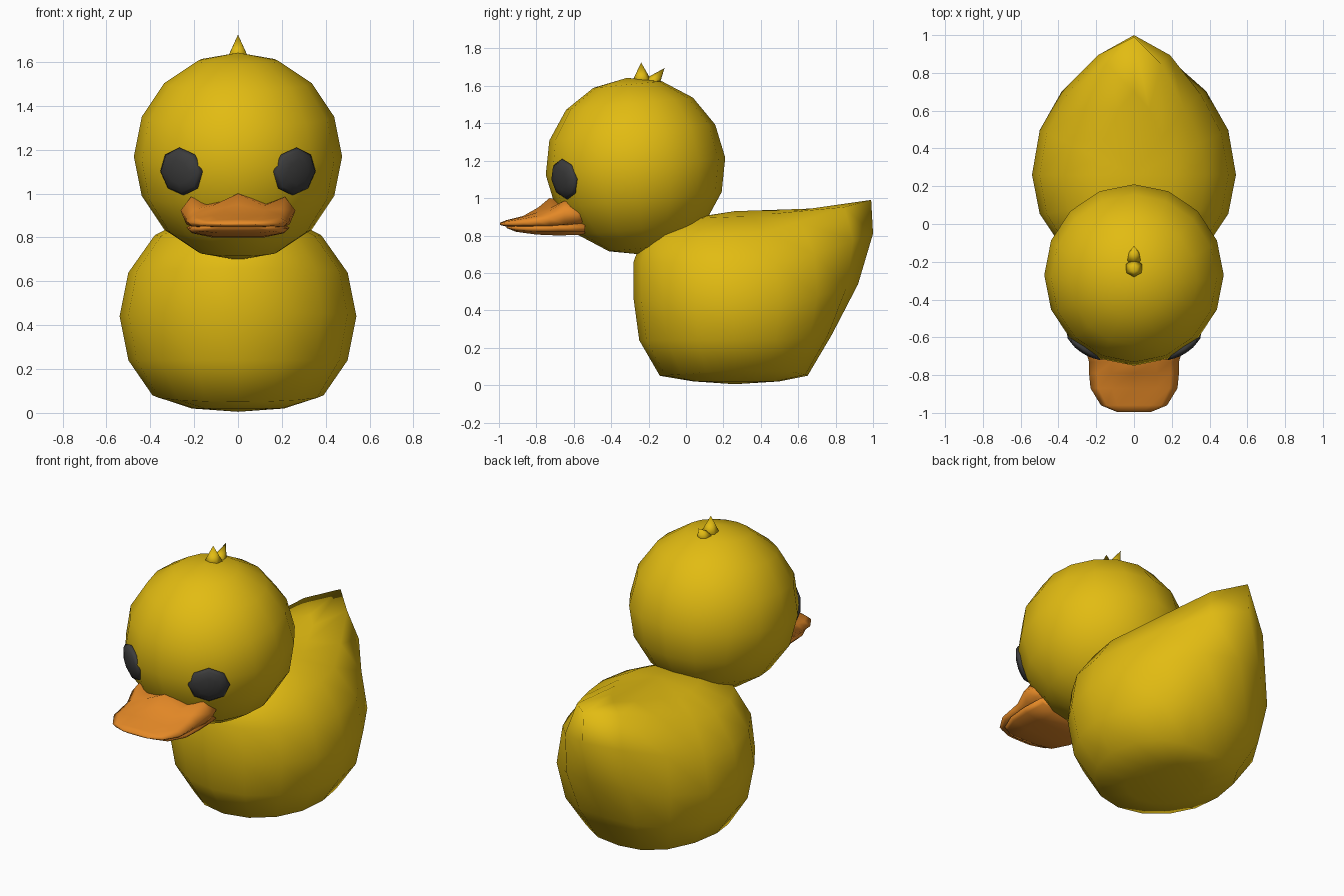
import bpy, bmesh, math
from mathutils import Vector, Matrix

if "Cube" in bpy.data.objects:
    bpy.data.objects.remove(bpy.data.objects["Cube"])


def material(name, rgb):
    m = bpy.data.materials.new(name)
    m.diffuse_color = (*rgb, 1)
    m.use_nodes = True
    m.node_tree.nodes["Principled BSDF"].inputs["Base Color"].default_value = m.diffuse_color
    return m


YELLOW = material("duck yellow", (0.76, 0.50, 0.006))
ORANGE = material("beak orange", (0.78, 0.25, 0.02))
DARK = material("eye charcoal", (0.045, 0.045, 0.045))


def finish(bm, name, mat, smooth=True):
    bmesh.ops.remove_doubles(bm, verts=bm.verts, dist=0.0005)
    bmesh.ops.recalc_face_normals(bm, faces=bm.faces)
    for f in bm.faces:
        f.smooth = smooth
    me = bpy.data.meshes.new(name)
    bm.to_mesh(me)
    bm.free()
    me.materials.append(mat)
    ob = bpy.data.objects.new(name, me)
    bpy.context.collection.objects.link(ob)
    return ob


def loft(name, rings, mat):
    bm = bmesh.new()
    rows = [[bm.verts.new(p) for p in r] for r in rings]
    n = len(rows[0])
    for a, b in zip(rows, rows[1:]):
        for i in range(n):
            j = (i + 1) % n
            bm.faces.new((a[i], a[j], b[j], b[i]))
    bm.faces.new(rows[0])
    bm.faces.new(rows[-1])
    # merged pole rings would leave empty caps, so drop those
    for row in (rows[0], rows[-1]):
        if all((v.co - row[0].co).length < 0.0005 for v in row):
            cap = [f for f in row[0].link_faces if len(f.verts) == n]
            bmesh.ops.delete(bm, geom=cap, context='FACES_ONLY')
    return finish(bm, name, mat)


def ball(name, segs, rings, scale, matrix, mat):
    bm = bmesh.new()
    bmesh.ops.create_uvsphere(bm, u_segments=segs, v_segments=rings, radius=1,
                              matrix=matrix @ Matrix.Diagonal((*scale, 1)))
    return finish(bm, name, mat)


# Body: a 16-sided ball whose back is pulled up into a tail
def body_ring(w, z, yf, zf, yb, zb):
    pts = []
    for i in range(16):
        a = 2 * math.pi * i / 16
        c, s = math.cos(a), math.sin(a)
        if c >= 0:
            base = 0.62 * w / 0.54
            y = 0.26 + base * c + (yb - 0.26 - base) * c ** 6
            h = z + (zb - z) * c ** 3
        else:
            y = 0.26 - (yf - 0.26) * c
            h = z - (zf - z) * c
        pts.append((w * s, y, h))
    return pts


# half width, side height, front y/z, back y/z
body = [(0, 0.005, 0.26, 0.005, 0.26, 0.005),
        (0.21, 0.02, 0.04, 0.02, 0.50, 0.02),
        (0.39, 0.08, -0.14, 0.05, 0.65, 0.05),
        (0.50, 0.24, -0.25, 0.24, 0.78, 0.27),
        (0.54, 0.44, -0.28, 0.46, 0.92, 0.54),
        (0.50, 0.64, -0.28, 0.66, 1.00, 0.81),
        (0.38, 0.81, -0.23, 0.80, 0.99, 0.99),
        (0.21, 0.90, 0.00, 0.89, 0.70, 0.945),
        (0, 0.93, 0.26, 0.93, 0.26, 0.93)]
loft("body", [body_ring(*r) for r in body], YELLOW)

# Head
centre = Vector((0, -0.27, 1.17))
ball("head", 16, 8, (0.475, 0.482, 0.475),
     Matrix.Translation(centre) @ Matrix.Rotation(math.radians(5.5), 4, 'X'), YELLOW)

# Eyes: flattened eight-sided domes lying on the head
for side, label in ((-1, "right_eye"), (1, "left_eye")):
    d = Vector((side * 0.262, -0.385, -0.07)).normalized()
    u = Vector((0, 0, 1)).cross(d).normalized()
    rot = Matrix((u, d.cross(u), d)).transposed().to_4x4()
    ball(label, 8, 6, (0.117, 0.11, 0.035),
         Matrix.Translation(centre + d * 0.463) @ rot, DARK)


# Beak: sections along y with raised cheeks towards the back
def beak_ring(y, w, top, dip, cheek, low, bottom):
    half = [(0.5, dip), (0.82, cheek), (1.0, (cheek + low) / 2),
            (0.9, low), (0.5, bottom)]
    right = [(w * x, y, z) for x, z in half]
    return ([(0, y, top)] + right + [(0, y, bottom)]
            + [(-x, yy, z) for x, yy, z in reversed(right)])


upper = [(-0.995, 0.09, 0.868, 0.867, 0.865, 0.858, 0.856),
         (-0.96, 0.175, 0.882, 0.88, 0.875, 0.852, 0.848),
         (-0.87, 0.23, 0.905, 0.90, 0.89, 0.85, 0.845),
         (-0.79, 0.238, 0.95, 0.925, 0.905, 0.85, 0.845),
         (-0.73, 0.238, 1.00, 0.945, 0.93, 0.85, 0.845),
         (-0.65, 0.262, 0.99, 0.955, 0.985, 0.86, 0.845),
         (-0.58, 0.258, 0.95, 0.94, 0.965, 0.87, 0.845),
         (-0.52, 0.22, 0.94, 0.94, 0.94, 0.88, 0.85)]
lower = [(-0.96, 0.10, 0.855, 0.855, 0.852, 0.842, 0.84),
         (-0.91, 0.18, 0.86, 0.86, 0.855, 0.828, 0.82),
         (-0.80, 0.228, 0.865, 0.865, 0.86, 0.82, 0.805),
         (-0.68, 0.235, 0.87, 0.87, 0.87, 0.82, 0.80),
         (-0.54, 0.23, 0.87, 0.87, 0.87, 0.82, 0.805)]
loft("upper_beak", [beak_ring(*r) for r in upper], ORANGE)
loft("lower_beak", [beak_ring(*r) for r in lower], ORANGE)

# Tuft: two little spikes on the crown
for name, base, tip, r in (("front_tuft", (0, -0.235, 1.60), (0, -0.24, 1.725), 0.065),
                           ("rear_tuft", (0, -0.20, 1.59), (0, -0.115, 1.695), 0.055)):
    b, t = Vector(base), Vector(tip)
    bm = bmesh.new()
    bmesh.ops.create_cone(
        bm, cap_ends=True, segments=6, radius1=r, radius2=0, depth=(t - b).length,
        matrix=Matrix.Translation((b + t) / 2) @ (t - b).to_track_quat('Z', 'Y').to_matrix().to_4x4())
    finish(bm, name, YELLOW)
